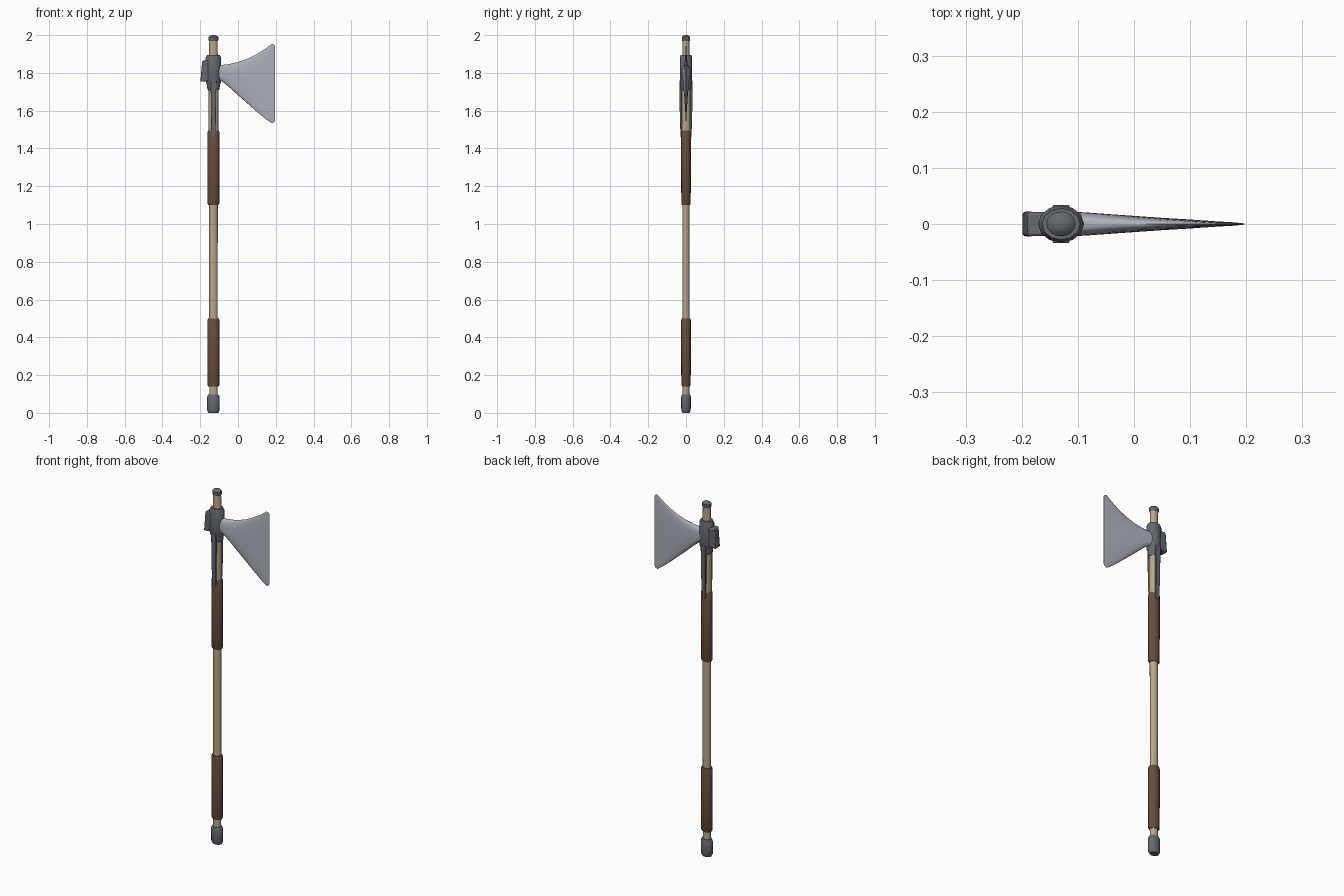
import bpy, bmesh, math

if "Cube" in bpy.data.objects:
    bpy.data.objects.remove(bpy.data.objects["Cube"])

CX = -0.13  # shaft axis


def mat(name, rgb):
    m = bpy.data.materials.new(name)
    m.diffuse_color = (*rgb, 1)
    m.use_nodes = True
    m.node_tree.nodes["Principled BSDF"].inputs["Base Color"].default_value = m.diffuse_color
    return m


WOOD = mat("pale_wood", (0.50, 0.38, 0.24))
LEATHER = mat("brown_leather", (0.14, 0.075, 0.045))
IRON = mat("dark_iron", (0.13, 0.14, 0.155))
STEEL = mat("bright_steel", (0.42, 0.44, 0.50))


def loft(name, rings, material, angle=40):
    """Bridge equal-length rings of points and cap both ends."""
    bm = bmesh.new()
    loops = [[bm.verts.new(p) for p in r] for r in rings]
    n = len(loops[0])
    for a, b in zip(loops, loops[1:]):
        for i in range(n):
            j = (i + 1) % n
            bm.faces.new((a[i], a[j], b[j], b[i]))
    bm.faces.new(loops[0])
    bm.faces.new(loops[-1])
    bmesh.ops.recalc_face_normals(bm, faces=bm.faces)
    me = bpy.data.meshes.new(name)
    bm.to_mesh(me)
    bm.free()
    ob = bpy.data.objects.new(name, me)
    bpy.context.collection.objects.link(ob)
    me.materials.append(material)
    bpy.ops.object.select_all(action='DESELECT')
    bpy.context.view_layer.objects.active = ob
    ob.select_set(True)
    bpy.ops.object.shade_smooth_by_angle(angle=math.radians(angle))
    return ob


def turned(name, profile, material, n=16):
    """Oval turned part; profile rows are (z, x radius, y radius)."""
    rings = [[(CX + rx * math.cos(2 * math.pi * i / n),
               ry * math.sin(2 * math.pi * i / n), z) for i in range(n)]
             for z, rx, ry in profile]
    return loft(name, rings, material)


def bevel(ob, width):
    b = ob.modifiers.new("bevel", 'BEVEL')
    b.width = width
    b.segments = 2


# Wooden shaft, slightly fuller under the head
turned("shaft", [(0.05, 0.022, 0.018), (1.12, 0.023, 0.019), (1.46, 0.026, 0.025),
                 (1.72, 0.026, 0.026), (1.88, 0.023, 0.019), (1.985, 0.022, 0.018)], WOOD)

# Leather grips
for name, lo, hi in (("lower_grip", 0.14, 0.50), ("upper_grip", 1.10, 1.495)):
    turned(name, [(lo, 0.027, 0.021), (lo + 0.01, 0.032, 0.025),
                  (hi - 0.01, 0.032, 0.026), (hi, 0.028, 0.023)], LEATHER)

# Metal butt and top cap
turned("butt_cap", [(0, 0.026, 0.019), (0.014, 0.033, 0.025), (0.085, 0.033, 0.026),
                    (0.098, 0.027, 0.021)], IRON)
turned("top_cap", [(1.968, 0.023, 0.019), (1.975, 0.026, 0.022), (1.989, 0.026, 0.022),
                   (1.996, 0.019, 0.016), (2.0, 0.009, 0.008)], IRON)

# Head socket and the collar below it
turned("head_socket", [(1.735, 0.034, 0.028), (1.75, 0.040, 0.033), (1.88, 0.041, 0.033),
                       (1.895, 0.034, 0.028)], IRON, 12)
turned("socket_collar", [(1.708, 0.028, 0.027), (1.717, 0.033, 0.030),
                         (1.738, 0.034, 0.030)], IRON, 12)

# Hammer poll behind the socket
rings = []
for x, z0, z1, y in ((-0.145, 1.757, 1.866, 0.021), (1, 1.753, 1.864, 0.022)):
    xb, xt = (-0.199, -0.190) if x == 1 else (x, x)
    rings.append([(xb, -y, z0), (xb, y, z0), (xt, y, z1), (xt, -y, z1)])
bevel(loft("hammer_poll", rings, IRON, 30), 0.005)

# Langets riveted to the front and back of the shaft
for side, s in (("front", -1), ("back", 1)):
    rings = [[(CX - w, s * yi, z), (CX + w, s * yi, z),
              (CX + w, s * yo, z), (CX - w, s * yo, z)]
             for z, w, yi, yo in ((1.46, 0.011, 0.020, 0.029),
                                  (1.58, 0.013, 0.022, 0.033),
                                  (1.76, 0.015, 0.022, 0.034))]
    bevel(loft(side + "_langet", rings, IRON, 30), 0.002)

# Flaring blade: rounded sections along x, (x, bottom z, top z, half thickness)
stations = [(-0.11, 1.757, 1.842, 0.022), (-0.085, 1.756, 1.842, 0.0205),
            (-0.05, 1.727, 1.846, 0.018), (0.0, 1.682, 1.857, 0.0145),
            (0.05, 1.638, 1.875, 0.011), (0.10, 1.594, 1.900, 0.008),
            (0.15, 1.553, 1.931, 0.0045), (0.178, 1.534, 1.953, 0.003),
            (0.19, 1.538, 1.951, 0.0018), (0.197, 1.548, 1.942, 0.0008)]
N = 24
rings = []
for x, lo, hi, t in stations:
    ring = []
    for i in range(N):
        c, s = math.cos(2 * math.pi * i / N), math.sin(2 * math.pi * i / N)
        ring.append((x, t * math.copysign(abs(c) ** 0.75, c),
                     (lo + hi) / 2 + (hi - lo) / 2 * math.copysign(abs(s) ** 0.75, s)))
    rings.append(ring)
loft("axe_blade", rings, STEEL, 50)
